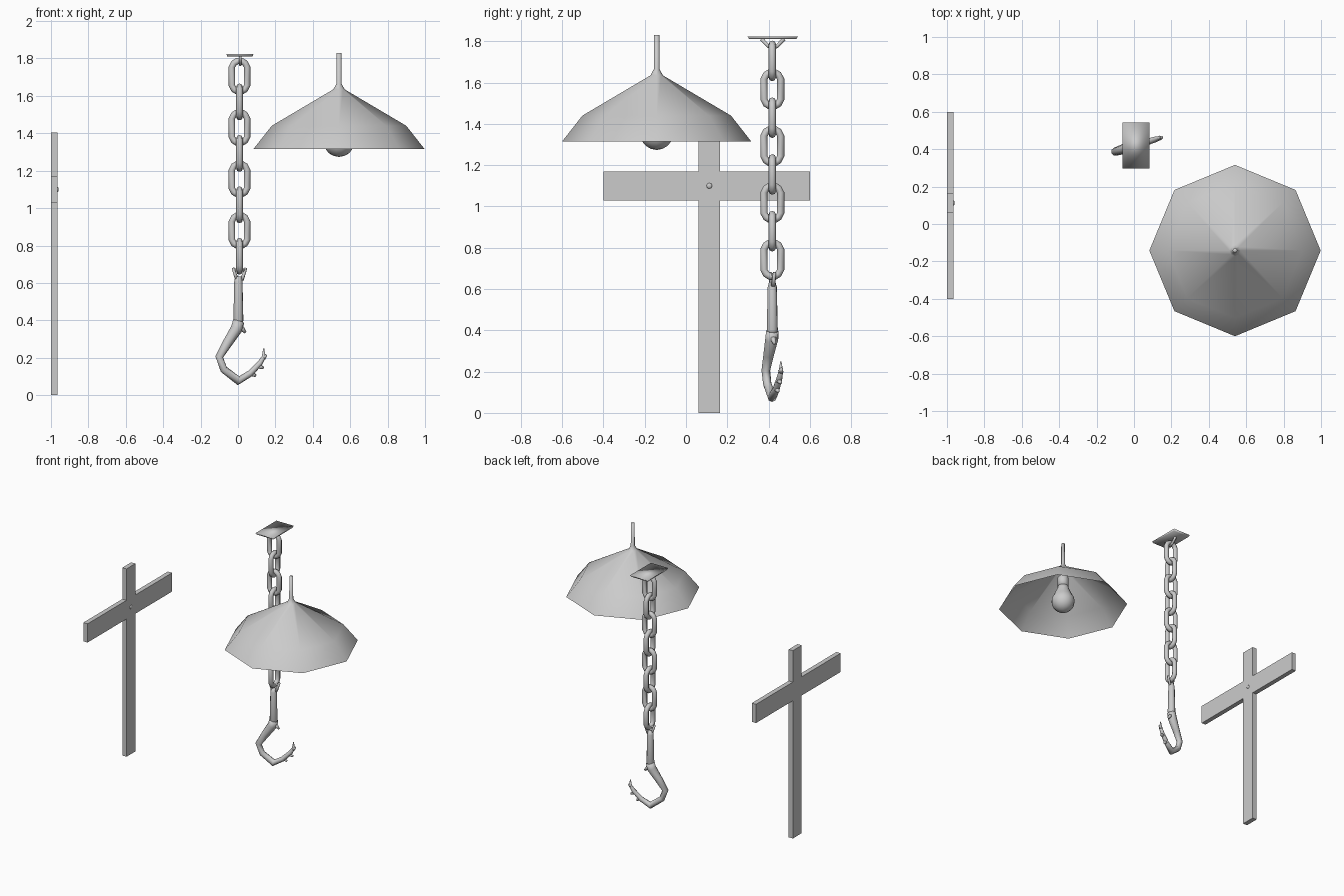
import bpy, bmesh, math
from mathutils import Vector

if "Cube" in bpy.data.objects:
    bpy.data.objects.remove(bpy.data.objects["Cube"])

grey = bpy.data.materials.new("plain grey")
grey.use_nodes = True
grey.diffuse_color = (0.6, 0.6, 0.6, 1)
grey.node_tree.nodes["Principled BSDF"].inputs["Base Color"].default_value = (0.6, 0.6, 0.6, 1)


def finish(name, bm, smooth=True, loc=(0, 0, 0), turn=0):
    mesh = bpy.data.meshes.new(name)
    bmesh.ops.recalc_face_normals(bm, faces=bm.faces)
    for f in bm.faces:
        f.smooth = smooth
    bm.to_mesh(mesh)
    bm.free()
    mesh.materials.append(grey)
    ob = bpy.data.objects.new(name, mesh)
    ob.location = loc
    ob.rotation_euler.z = turn
    bpy.context.collection.objects.link(ob)
    return ob


def lathe(name, profile, sides, loc, cap=False):
    """Revolve (radius, height) points around z."""
    bm = bmesh.new()
    rings = [[bm.verts.new((r * math.cos(math.tau * i / sides), r * math.sin(math.tau * i / sides), z))
              for i in range(sides)] for r, z in profile]
    for a, b in zip(rings, rings[1:]):
        for i in range(sides):
            j = (i + 1) % sides
            bm.faces.new((a[i], a[j], b[j], b[i]))
    bm.faces.new(rings[-1])
    if cap:
        bm.faces.new(rings[0])
    return finish(name, bm, True, loc)


def tube(name, points, radii, side=(0, 1, 0), sides=8, closed=False, loc=(0, 0, 0), turn=0):
    """Sweep a round section along a path lying in the plane normal to side."""
    bm = bmesh.new()
    pts, side, n = [Vector(p) for p in points], Vector(side), len(points)
    rings = []
    for k, p in enumerate(pts):
        before = pts[k - 1] if closed or k else p
        after = pts[(k + 1) % n] if closed or k < n - 1 else p
        out = (after - before).normalized().cross(side)
        rings.append([bm.verts.new(p + radii[k] * (out * math.cos(math.tau * i / sides)
                                                   + side * math.sin(math.tau * i / sides)))
                      for i in range(sides)])
    for k in range(n if closed else n - 1):
        a, b = rings[k], rings[(k + 1) % n]
        for i in range(sides):
            j = (i + 1) % sides
            bm.faces.new((a[i], a[j], b[j], b[i]))
    if not closed:
        bm.faces.new(rings[0])
        bm.faces.new(rings[-1])
    return finish(name, bm, True, loc, turn)


# Wooden cross, one extruded outline
bm = bmesh.new()
outline = [(0.06, 0), (0.165, 0), (0.165, 1.03), (0.6, 1.03), (0.6, 1.17), (0.165, 1.17),
           (0.165, 1.405), (0.06, 1.405), (0.06, 1.17), (-0.4, 1.17), (-0.4, 1.03), (0.06, 1.03)]
face = bm.faces.new([bm.verts.new((-1, y, z)) for y, z in outline])
grown = bmesh.ops.extrude_face_region(bm, geom=[face])["geom"]
bmesh.ops.translate(bm, vec=(0.035, 0, 0), verts=[v for v in grown if isinstance(v, bmesh.types.BMVert)])
finish("cross", bm, False)
nail = lathe("cross_nail", [(0.014, 0), (0.014, 0.006), (0.009, 0.01)], 8, (-0.97, 0.113, 1.1), True)
nail.rotation_euler.y = math.pi / 2

# Hanging lamp
lamp = (0.54, -0.142, 0)
lathe("lamp_shade", [(0.458, 1.315), (0.36, 1.44), (0.03, 1.635), (0.014, 1.665), (0.013, 1.83)], 8, lamp)
bulb = [(0.083 * math.sin(a), 1.357 - 0.083 * math.cos(a)) for a in [0.05 + 0.31 * i for i in range(8)]]
lathe("bulb", bulb + [(0.042, 1.46), (0.036, 1.49)], 14, lamp, True)
lathe("bulb_socket", [(0.04, 1.48), (0.04, 1.55), (0.02, 1.57), (0.015, 1.63)], 10, lamp, True)

# Ceiling plate, narrower underneath, with its hanging loop
bm = bmesh.new()
bmesh.ops.create_cube(bm, size=1)
for v in bm.verts:
    s = 1 if v.co.z > 0 else 0.93
    v.co = Vector((v.co.x * 0.145 * s, v.co.y * 0.245 * s, v.co.z * 0.013))
finish("ceiling_plate", bm, True, (0.01, 0.42, 1.817))
tube("plate_loop", [(0.012, 0.365, 1.812), (0.012, 0.4, 1.775), (0.012, 0.42, 1.768),
                    (0.012, 0.44, 1.775), (0.012, 0.475, 1.812)], [0.009] * 5, (1, 0, 0), 6)

# Chain of eight links, every second one turned a quarter
link = []
for i in range(12):
    a = math.tau * (i + 0.5) / 12
    link.append((0.042 * math.cos(a), 0, 0.045 * math.sin(a) + math.copysign(0.038, math.sin(a))))
for k in range(8):
    tube(f"chain_link_{k + 1}", link, [0.0175] * 12, closed=True,
         loc=(0.008, 0.418, 1.705 - 0.1375 * k), turn=math.pi / 2 * (k % 2))

# Hook assembly, turned slightly about its shank
base, turn = (0.002, 0.418, 0), math.radians(17)
tube("hook_shank", [(0, 0, z) for z in (0.385, 0.4, 0.61, 0.635)],
     [0.024, 0.028, 0.023, 0.016], loc=base, turn=turn)
for name, s in (("left", 1), ("right", -1)):
    tube(f"shank_fork_{name}", [(s * 0.012, 0, 0.615), (s * 0.024, 0, 0.645), (s * 0.036, 0, 0.68)],
         [0.011, 0.009, 0.008], sides=6, loc=(0.008, 0.418, 0), turn=turn)
tube("fork_pin", [(-0.034, 0, 0.668), (0.034, 0, 0.668)], [0.008] * 2, sides=6,
     loc=(0.008, 0.418, 0), turn=turn)
tube("hook", [(0.002, 0, 0.395), (-0.01, 0, 0.355), (-0.06, 0, 0.28), (-0.107, 0, 0.205), (-0.082, 0, 0.138),
              (0, 0, 0.077), (0.065, 0, 0.115), (0.12, 0, 0.17), (0.142, 0, 0.205), (0.142, 0, 0.25)],
     [0.032, 0.033, 0.027, 0.022, 0.021, 0.024, 0.018, 0.015, 0.011, 0.003], loc=base, turn=turn)

# Small barbs on the hook
for k, (x, z, dx, dz) in enumerate([(0.01, 0.365, 0.03, -0.03), (0.075, 0.115, 0.022, -0.012),
                                    (0.115, 0.155, 0.025, -0.01), (0.14, 0.2, 0.016, 0.015)]):
    tube(f"hook_barb_{k + 1}", [(x, 0, z), (x + dx, 0, z + dz)], [0.018 if k == 0 else 0.014, 0.007],
         sides=6, loc=base, turn=turn)
